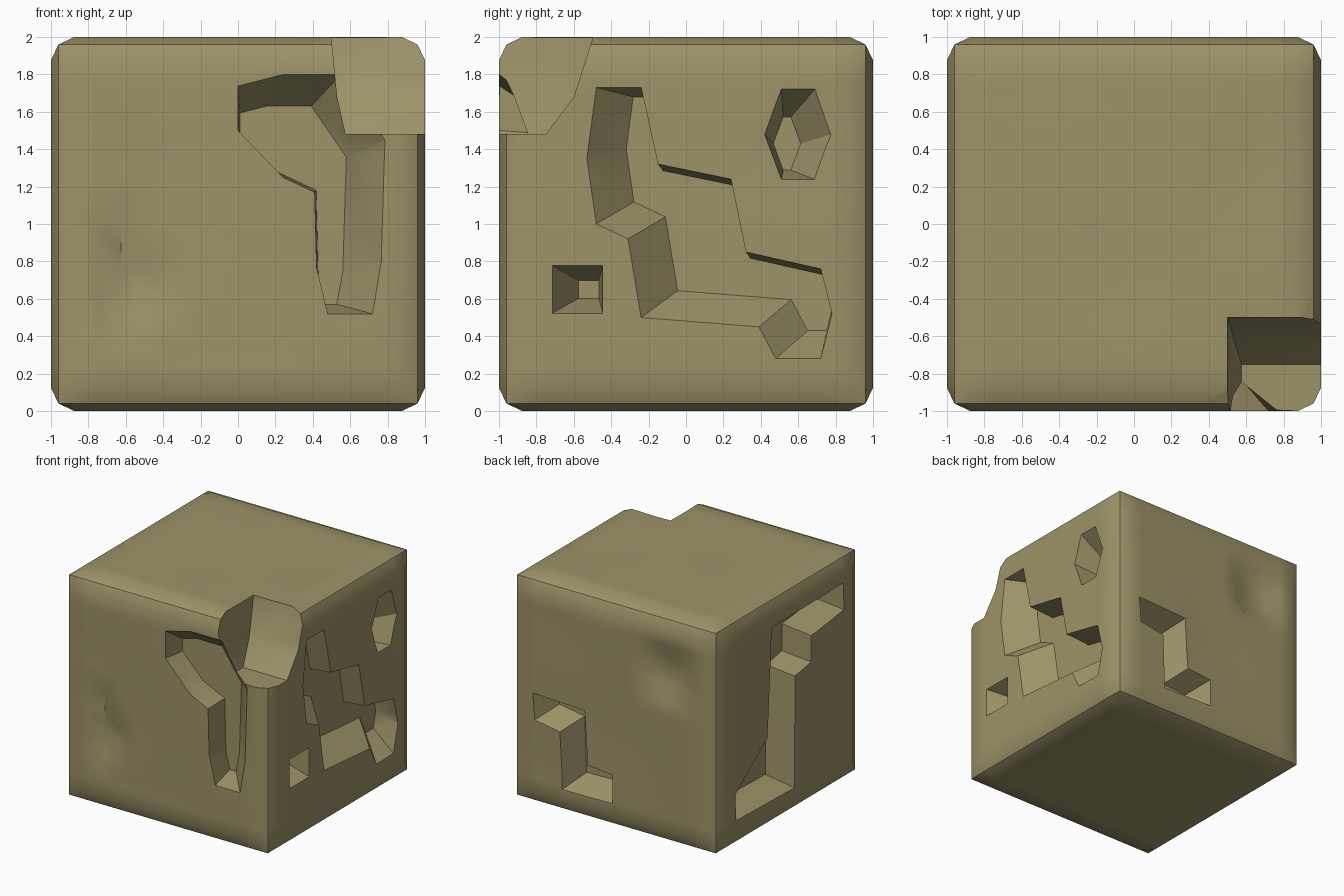
import bpy, bmesh, math
from mathutils import Vector, noise

if "Cube" in bpy.data.objects:
    bpy.data.objects.remove(bpy.data.objects["Cube"])

# Which way each side of the block maps (across, up, depth) into space
SIDES = {
    "front": lambda u, v, d: (u, d - 1, v),
    "back": lambda u, v, d: (u, 1 - d, v),
    "right": lambda u, v, d: (1 - d, u, v),
    "left": lambda u, v, d: (d - 1, u, v),
}


def add_object(name, bm):
    me = bpy.data.meshes.new(name)
    bm.to_mesh(me)
    bm.free()
    ob = bpy.data.objects.new(name, me)
    bpy.context.collection.objects.link(ob)
    return ob


def loft(name, rings):
    """Closed solid through matching rings of points."""
    bm = bmesh.new()
    vs = [[bm.verts.new(p) for p in r] for r in rings]
    n = len(vs[0])
    bm.faces.new(vs[0])
    bm.faces.new(vs[-1])
    for a, b in zip(vs, vs[1:]):
        for i in range(n):
            j = (i + 1) % n
            bm.faces.new((a[i], a[j], b[j], b[i]))
    bmesh.ops.recalc_face_normals(bm, faces=bm.faces[:])
    bmesh.ops.triangulate(bm, faces=bm.faces[:])
    return add_object(name, bm)


def inset(rim, width):
    """Mitred inward offset of a clockwise outline."""
    out = []
    for i, p in enumerate(rim):
        a = (p - rim[i - 1]).normalized()
        b = (rim[(i + 1) % len(rim)] - p).normalized()
        na, nb = Vector((a.y, -a.x)), Vector((b.y, -b.x))
        out.append(p + (na + nb) * width / max(0.5, 1 + na.dot(nb)))
    return out


def crack(side, rim, width, shift=(0, 0), depth=0.22):
    """Cutter whose rim narrows to a floor pushed to one side."""
    f = SIDES[side]
    rim = [Vector(p) for p in rim]
    floor = [p + Vector(shift) for p in inset(rim, width)]
    return loft(side + "_crack_cutter", [
        [f(*p, -0.06) for p in rim],
        [f(*p, 0) for p in rim],
        [f(*p, depth) for p in floor]])


def pit_rim(n, u, v, ru, rv, turn):
    """Clockwise n-sided outline."""
    angles = [turn - math.tau * i / n for i in range(n)]
    return [(u + ru * math.cos(a), v + rv * math.sin(a)) for a in angles]


# Stone block: gridded cube with softened edges and a faint unevenness
bm = bmesh.new()
bmesh.ops.create_cube(bm, size=2)
bmesh.ops.subdivide_edges(bm, edges=bm.edges[:], cuts=15, use_grid_fill=True)
for v in bm.verts:
    c = v.co.copy()
    ext = [i for i in range(3) if abs(c[i]) > 0.999]
    inner = max(abs(c[k]) for k in range(3) if k not in ext) if len(ext) < 3 else 1
    for i in ext:
        if len(ext) > 1:
            v.co[i] *= 0.96
        elif c.z > -0.99 and inner < 0.8:
            v.co[i] *= 1 - 0.015 * max(0, noise.noise(c * 1.7))
    # Shallow dents, front and back
    column = abs(c.x + 0.625) < 0.01 and abs(c.z + 0.25) < 0.26
    spur = abs(c.x + 0.5) < 0.01 and abs(c.z + 0.31) < 0.07
    if c.y < -0.99 and (column or spur):
        v.co.y = -0.94
    if c.y > 0.99 and max(abs(c.x + 0.5), abs(c.z - 0.5)) < 0.13:
        v.co.y = 0.94
    v.co.z += 1
block = add_object("stone_block", bm)

# Crack outlines, clockwise as (across, up)
front_rim = [(0, 1.74), (.24, 1.8), (.55, 1.8), (.79, 1.45), (.77, .8), (.72, .52),
             (.48, .52), (.42, .77), (.41, 1.17), (.24, 1.25), (0, 1.5)]
right_rim = [(-.48, 1.73), (-.24, 1.73), (-.15, 1.32), (.24, 1.24), (.32, .85),
             (.72, .76), (.78, .52), (.72, .28), (.48, .28), (.39, .45),
             (-.24, .5), (-.31, .92), (-.48, 1), (-.53, 1.35)]
back_rim = [(.01, .48), (.25, .5), (.28, .97), (.78, .99), (.76, .76),
            (.52, .72), (.5, .22), (.01, .23)]
left_rim = [(-.75, 1.76), (.24, 1.75), (.3, .8), (.74, .48), (.74, .25),
            (-.07, .23), (-.08, 1.2), (-.3, 1.24), (-.3, 1.47), (-.76, 1.52)]

# Broken top corner: square bite narrowing downwards
bite = []
for z, k in ((2.1, 0), (1.99, 0), (1.68, .1), (1.48, .25)):
    x, y = .5 + k * .3, -.5 - k
    bite.append([(x, y, z), (1.2, y, z), (1.2, -1.2, z), (x, -1.2, z)])

cutters = [
    crack("front", front_rim, .11, (-.1, -.06)),
    crack("right", right_rim, .1, (.11, .05)),
    crack("right", pit_rim(6, .6, 1.48, .18, .28, math.pi / 3), .1, (-.06, -.05)),
    crack("right", pit_rim(4, -.58, .65, .19, .18, math.pi / 4), .08, (.06, 0)),
    crack("back", back_rim, .09),
    crack("left", left_rim, .09),
    loft("corner_cutter", bite),
]

# Carve the block
bpy.context.view_layer.objects.active = block
block.select_set(True)
for c in cutters:
    m = block.modifiers.new("carve", 'BOOLEAN')
    m.operation, m.solver, m.object = 'DIFFERENCE', 'EXACT', c
    bpy.ops.object.modifier_apply(modifier=m.name)
    bpy.data.objects.remove(c)

# Smooth shading and stone colour
bpy.ops.object.shade_smooth_by_angle(angle=math.radians(30))
mat = bpy.data.materials.new("olive_stone")
mat.diffuse_color = (0.34, 0.29, 0.14, 1)
mat.use_nodes = True
mat.node_tree.nodes["Principled BSDF"].inputs["Base Color"].default_value = mat.diffuse_color
block.data.materials.clear()
block.data.materials.append(mat)
